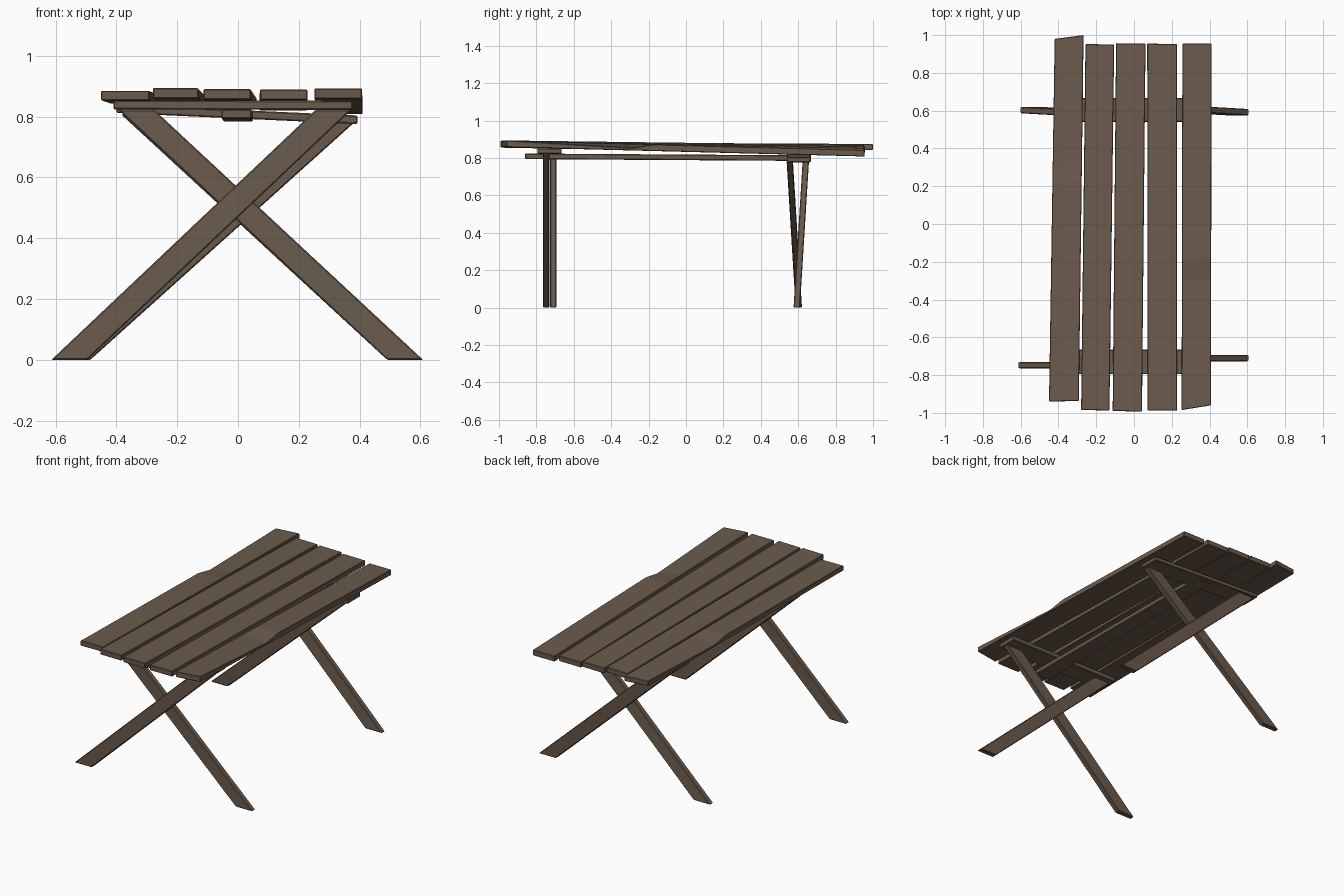
import bpy, bmesh

if "Cube" in bpy.data.objects:
    bpy.data.objects.remove(bpy.data.objects["Cube"])

wood = bpy.data.materials.new("weathered brown wood")
wood.diffuse_color = (0.148, 0.103, 0.072, 1)
wood.use_nodes = True
wood.node_tree.nodes["Principled BSDF"].inputs["Base Color"].default_value = wood.diffuse_color


def loft(name, rings, bevel=0.004):
    """Closed solid through a series of four-cornered rings."""
    bm = bmesh.new()
    vs = [[bm.verts.new(p) for p in r] for r in rings]
    for a, b in zip(vs, vs[1:]):
        for i in range(4):
            j = (i + 1) % 4
            bm.faces.new((a[i], a[j], b[j], b[i]))
    bm.faces.new(vs[0])
    bm.faces.new(vs[-1])
    bmesh.ops.recalc_face_normals(bm, faces=bm.faces[:])
    me = bpy.data.meshes.new(name)
    bm.to_mesh(me)
    bm.free()
    me.materials.append(wood)
    ob = bpy.data.objects.new(name, me)
    bpy.context.collection.objects.link(ob)
    if bevel:
        m = ob.modifiers.new("worn edges", 'BEVEL')
        m.width = bevel
        m.segments = 1
    return ob


def plank(name, front, back, thick=0.034, chip=None):
    """front/back = (x left, x right, y left, y right, bottom z)."""
    def ring(t, dip=0.0, side=0):
        xl, xr, yl, yr, z = [a + (b - a) * t for a, b in zip(front, back)]
        top = z + thick
        return [(xl, yl, z), (xr, yr, z),
                (xr, yr, top - (dip if side > 0 else 0)),
                (xl, yl, top - (dip if side < 0 else 0))]
    rings = [ring(0)]
    if chip:
        # worn step along the outer top edge
        side, stops = chip
        rings += [ring(t, d, side) for t, d in stops]
    rings.append(ring(1))
    return loft(name, rings, 0.003)


# table top planks, slightly uneven and sagging towards the back
plank("top_plank_1", (-0.45, -0.292, -0.94, -0.937, 0.853), (-0.42, -0.267, 0.98, 1.0, 0.843),
      0.032, (-1, [(0.60, 0.0), (0.66, 0.022)]))
plank("top_plank_2", (-0.28, -0.13, -0.985, -0.987, 0.86), (-0.257, -0.105, 0.953, 0.95, 0.835))
plank("top_plank_3", (-0.113, 0.042, -0.99, -0.993, 0.857), (-0.095, 0.061, 0.957, 0.955, 0.828))
plank("top_plank_4", (0.072, 0.228, -0.988, -0.988, 0.855), (0.07, 0.227, 0.955, 0.953, 0.82))
plank("top_plank_5", (0.252, 0.408, -0.985, -0.96, 0.858), (0.256, 0.41, 0.955, 0.955, 0.808),
      0.035, (1, [(0.35, 0.022), (0.41, 0.0)]))


def cross_beam(name, x0, x1, y0, y1, z0, z1, t):
    """Flat board across the table, sloping from z0 to z1."""
    loft(name, [[(x, y0, z), (x, y1, z), (x, y1, z + t), (x, y0, z + t)]
                for x, z in ((x0, z0), (x1, z1))])


cross_beam("front_cross_beam", -0.41, 0.378, -0.795, -0.665, 0.824, 0.822, 0.03)
cross_beam("back_cross_beam", -0.40, 0.393, 0.54, 0.667, 0.812, 0.776, 0.028)

# long stretcher under the beams
loft("stretcher", [[(x0, y, z), (x1, y, z), (x1, y, z + 0.03), (x0, y, z + 0.03)]
                   for x0, x1, y, z in ((-0.055, 0.045, -0.86, 0.794), (-0.05, 0.05, 0.655, 0.784))])


def leg(name, foot_x, foot_y, top_x, top_y, top_z, w=0.059, t=0.017):
    """Slanted board with level ends."""
    loft(name, [[(x - w, y - t, z), (x + w, y - t, z), (x + w, y + t, z), (x - w, y + t, z)]
                for x, y, z in ((foot_x, foot_y, 0.003), (top_x, top_y, top_z))])


# crossed leg pairs
leg("front_leg_left_foot", -0.555, -0.748, 0.315, -0.748, 0.826)
leg("front_leg_right_foot", 0.55, -0.71, -0.335, -0.71, 0.826)
leg("back_leg_left_foot", -0.545, 0.603, 0.325, 0.555, 0.785)
leg("back_leg_right_foot", 0.55, 0.592, -0.325, 0.642, 0.81)

# rest exactly on the ground
for ob in bpy.context.collection.objects:
    if "leg" in ob.name:
        ob.location.z = -0.003
